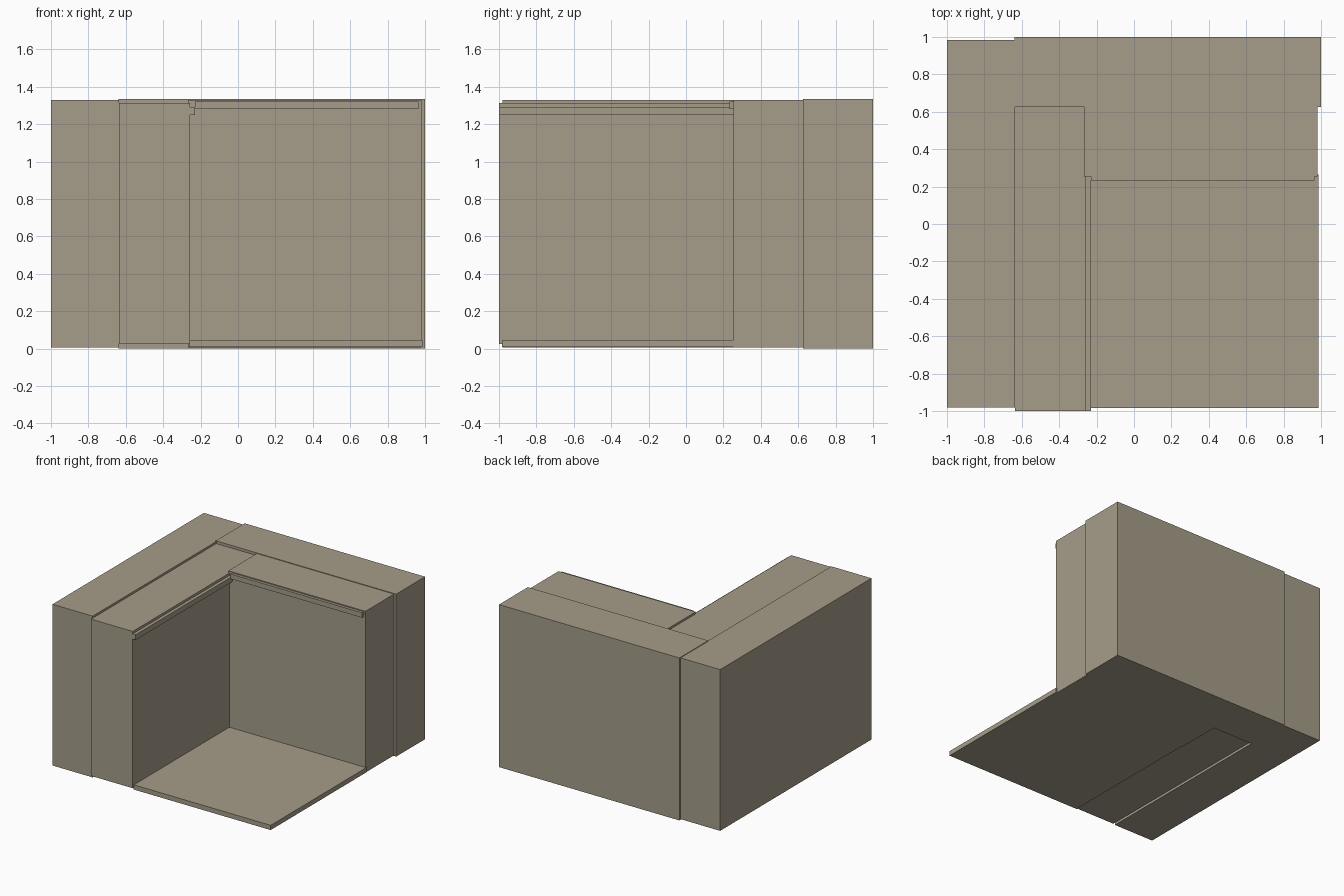
import bpy
import bmesh
from mathutils import Vector

if "Cube" in bpy.data.objects:
    bpy.data.objects.remove(bpy.data.objects["Cube"])

stone = bpy.data.materials.new("warm_grey")
stone.diffuse_color = (0.38, 0.337, 0.254, 1)
stone.use_nodes = True
stone.node_tree.nodes["Principled BSDF"].inputs["Base Color"].default_value = stone.diffuse_color


def block(name, x, y, z):
    """Box spanning the given (min, max) ranges."""
    mesh = bpy.data.meshes.new(name)
    bm = bmesh.new()
    bmesh.ops.create_cube(bm, size=1)
    for v in bm.verts:
        v.co = Vector([r[0] + (c + 0.5) * (r[1] - r[0]) for c, r in zip(v.co, (x, y, z))])
    bm.to_mesh(mesh)
    bm.free()
    mesh.materials.append(stone)
    bpy.context.collection.objects.link(bpy.data.objects.new(name, mesh))


# Outer wall layers
block("outer_left_wall", (-1.0, -0.635), (-0.98, 0.985), (0.005, 1.33))
block("outer_back_wall", (-0.64, 1.0), (0.625, 1.0), (0.0, 1.335))

# Inner wall layers
block("inner_left_wall", (-0.635, -0.257), (-1.0, 0.63), (0.025, 1.313))
block("inner_back_wall", (-0.267, 0.98), (0.255, 0.627), (0.005, 1.33))

# Floor slab
block("floor", (-0.262, 0.987), (-0.985, 0.265), (0.008, 0.047))

# Trim rails near the top of the inner walls
block("left_rail", (-0.258, -0.23), (-1.0, 0.256), (1.25, 1.293))
block("back_rail", (-0.23, 0.965), (0.232, 0.256), (1.282, 1.322))
